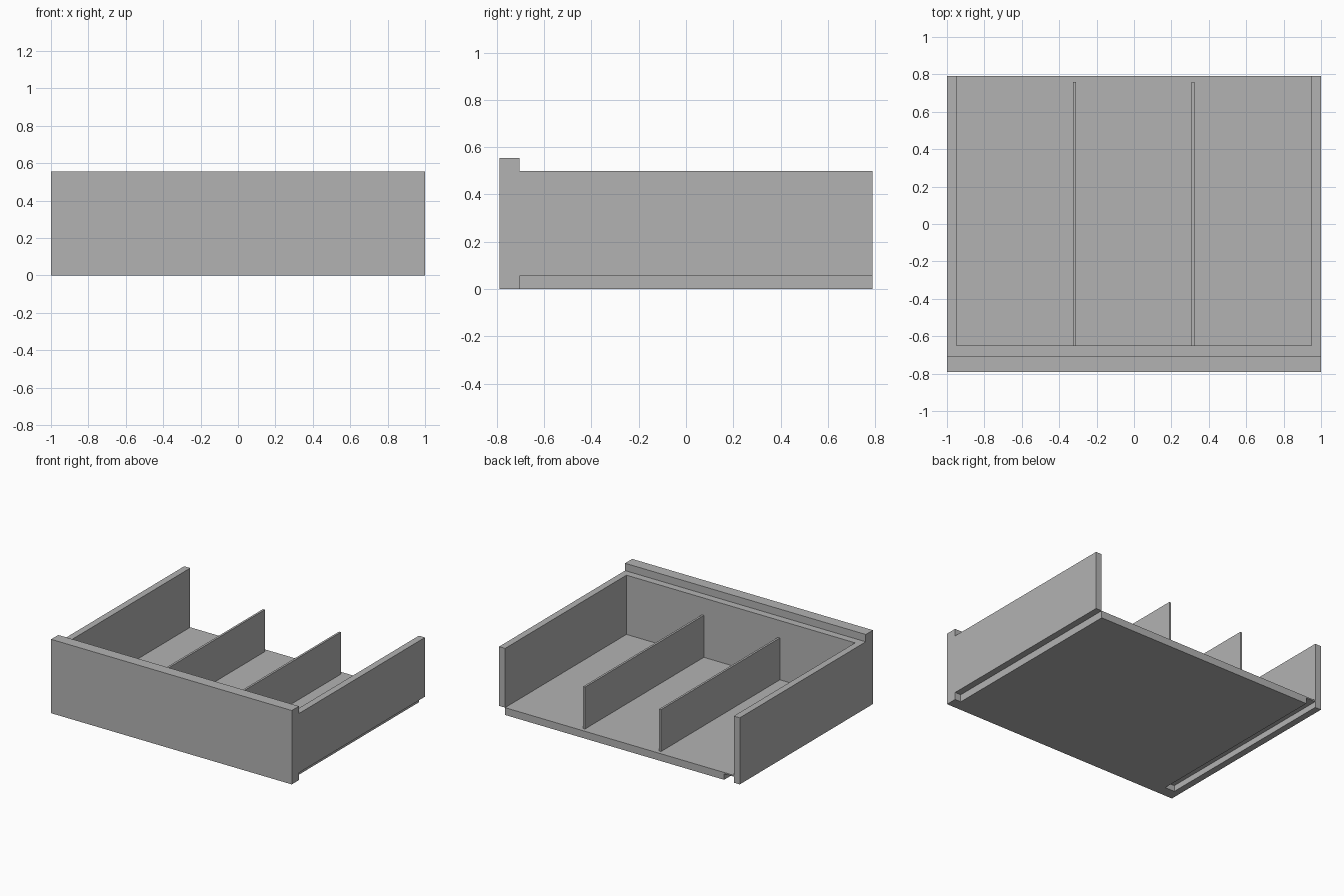
import bpy
import bmesh

cube = bpy.data.objects.get("Cube")
if cube:
    bpy.data.objects.remove(cube, do_unlink=True)

# One plain grey for the whole drawer
grey = bpy.data.materials.new("plain_grey")
grey.use_nodes = True
colour = (0.45, 0.45, 0.45, 1)
grey.diffuse_color = colour
grey.node_tree.nodes["Principled BSDF"].inputs["Base Color"].default_value = colour

BACK, FRONT = 0.79, -0.79
PANEL_BACK = -0.705      # rear of the front panel
INNER_FRONT = -0.65      # inside of the box front
FLOOR_TOP = 0.055
WALL_TOP = 0.5
INNER_X = 0.95


def extrude_profile(name, profile, y0, y1):
    """Extrude an x-z outline from y0 to y1."""
    bm = bmesh.new()
    face = bm.faces.new([bm.verts.new((x, y0, z)) for x, z in profile])
    result = bmesh.ops.extrude_face_region(bm, geom=[face])
    moved = [v for v in result["geom"] if isinstance(v, bmesh.types.BMVert)]
    bmesh.ops.translate(bm, verts=moved, vec=(0, y1 - y0, 0))
    bmesh.ops.recalc_face_normals(bm, faces=bm.faces)
    mesh = bpy.data.meshes.new(name)
    bm.to_mesh(mesh)
    bm.free()
    mesh.materials.append(grey)
    obj = bpy.data.objects.new(name, mesh)
    bpy.context.collection.objects.link(obj)
    return obj


def board(name, x0, x1, y0, y1, z0, z1):
    return extrude_profile(name, [(x0, z0), (x1, z0), (x1, z1), (x0, z1)], y0, y1)


# Front panel and the lower box front behind it
board("front_panel", -1, 1, FRONT, PANEL_BACK, 0, 0.555)
board("box_front", -INNER_X, INNER_X, PANEL_BACK, INNER_FRONT, FLOOR_TOP, WALL_TOP)

# Side walls: the left one stops at floor level, leaving a runner notch
board("left_wall", INNER_X, 1, PANEL_BACK, BACK, FLOOR_TOP, WALL_TOP)
board("right_wall", -1, -INNER_X, PANEL_BACK, BACK, 0, WALL_TOP)

# Floor with a runner groove underneath, beside the right wall
groove_x, groove_top = -0.87, 0.045
extrude_profile("floor", [
    (INNER_X, 0), (INNER_X, FLOOR_TOP), (-INNER_X, FLOOR_TOP),
    (-INNER_X, groove_top), (groove_x, groove_top), (groove_x, 0),
], PANEL_BACK, BACK)

# Thin dividers
for side, x in (("left", 0.315), ("right", -0.317)):
    board(side + "_divider", x - 0.008, x + 0.008, INNER_FRONT, 0.76, FLOOR_TOP, 0.37)
